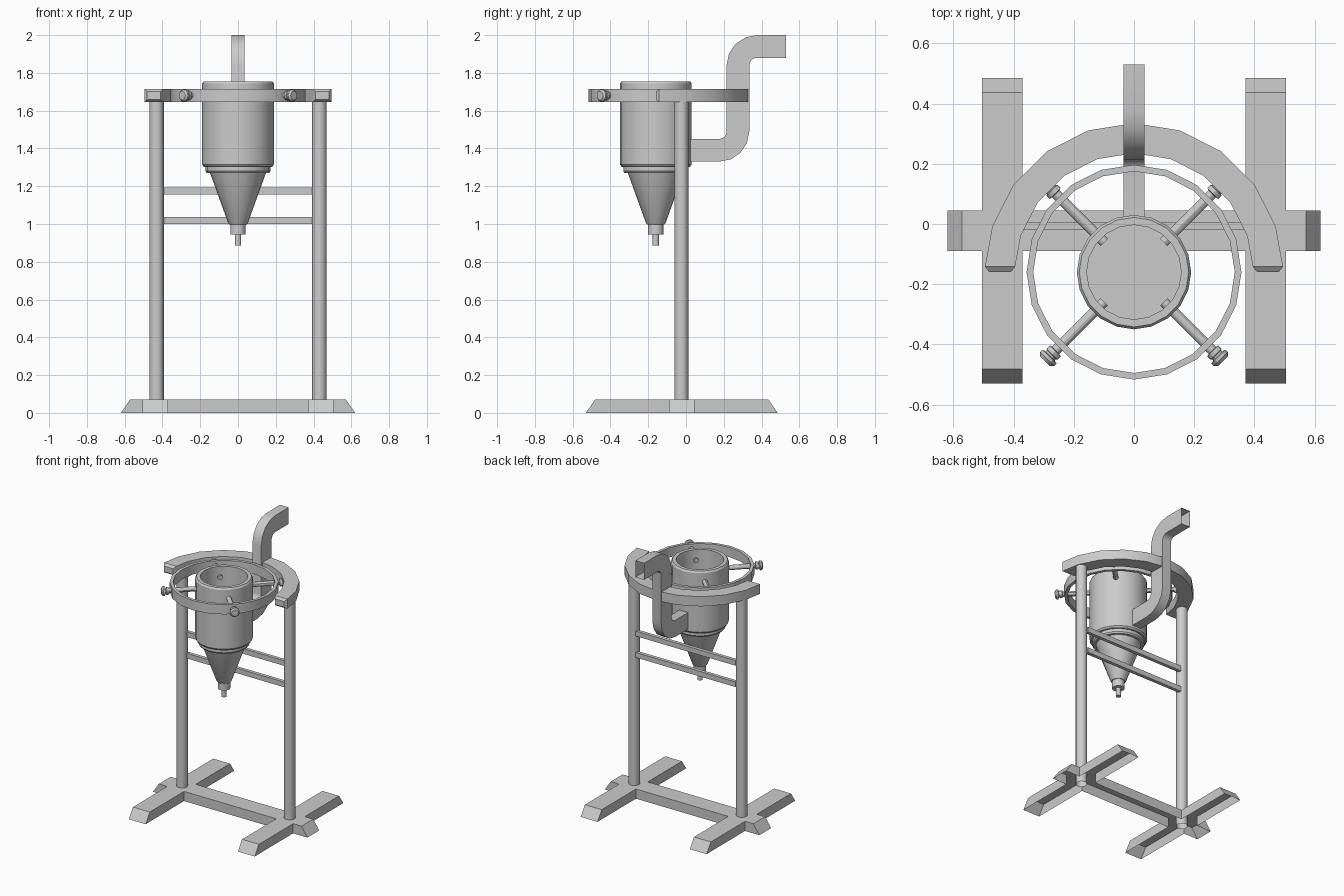
import bpy, bmesh, math
from mathutils import Matrix, Vector

if "Cube" in bpy.data.objects:
    bpy.data.objects.remove(bpy.data.objects["Cube"])

metal = bpy.data.materials.new("grey metal")
metal.diffuse_color = (0.6, 0.6, 0.6, 1)
metal.use_nodes = True
metal.node_tree.nodes["Principled BSDF"].inputs["Base Color"].default_value = metal.diffuse_color
CY = -0.16  # y of the vessel axis


def finish(name, bm, smooth=True):
    me = bpy.data.meshes.new(name)
    bmesh.ops.recalc_face_normals(bm, faces=bm.faces)
    bm.to_mesh(me)
    bm.free()
    me.materials.append(metal)
    if smooth:
        me.shade_smooth()
        me.set_sharp_from_angle(angle=math.radians(30))
    ob = bpy.data.objects.new(name, me)
    bpy.context.collection.objects.link(ob)
    return ob


def lathe(name, profile, sides=20, closed=False, matrix=Matrix()):
    """Revolve (radius, height) points around z, then place."""
    bm = bmesh.new()
    rings = []
    for r, z in profile:
        if r == 0:
            rings.append([bm.verts.new((0, 0, z))] * sides)
        else:
            rings.append([bm.verts.new((r * math.sin(2 * math.pi * i / sides),
                                        r * math.cos(2 * math.pi * i / sides), z))
                          for i in range(sides)])
    pairs = list(zip(rings, rings[1:])) + ([(rings[-1], rings[0])] if closed else [])
    for a, b in pairs:
        for i in range(sides):
            j = (i + 1) % sides
            bm.faces.new(dict.fromkeys((a[i], a[j], b[j], b[i])))
    bm.transform(matrix)
    return finish(name, bm)


def loft(name, loops, cap_start=True, cap_end=True, smooth=False):
    """Skin a row of matching closed loops."""
    bm = bmesh.new()
    rows = [[bm.verts.new(p) for p in loop] for loop in loops]
    n = len(rows[0])
    for a, b in zip(rows, rows[1:]):
        for i in range(n):
            j = (i + 1) % n
            bm.faces.new((a[i], a[j], b[j], b[i]))
    if cap_start:
        bm.faces.new(rows[0])
    if cap_end:
        bm.faces.new(rows[-1])
    return finish(name, bm, smooth)


# Base: one H-shaped shell, open below, with sloping beam ends
def base_outline(s, z):
    right = [(0.37, -0.09), (0.37, -0.53 + s), (0.505, -0.53 + s), (0.505, -0.09),
             (0.62 - s, -0.09), (0.62 - s, 0.045), (0.505, 0.045),
             (0.505, 0.485 - s), (0.37, 0.485 - s), (0.37, 0.045)]
    return [(x, y, z) for x, y in right] + [(-x, y, z) for x, y in reversed(right)]


loft("base", [base_outline(0, 0), base_outline(0.048, 0.07)], cap_start=False)

# Posts
for side, label in ((-1, "left"), (1, "right")):
    lathe(label + "_post", [(0.038, 0.0), (0.038, 1.66)], 16,
          matrix=Matrix.Translation((side * 0.431, -0.024, 0)))

# Two rungs between the posts
for label, z0, z1 in (("lower", 1.0, 1.037), ("upper", 1.155, 1.192)):
    loft(label + "_rung", [[(x, -0.02, z0), (x, 0.005, z0), (x, 0.005, z1), (x, -0.02, z1)]
                           for x in (-0.4, 0.4)])


# Half-round yoke with bevelled ends
def yoke_section(a, drop=0.0, inset=0.0):
    c, s = math.cos(a), math.sin(a)
    return [(r * c, CY + r * s - drop, z) for r, z in
            ((0.395 + inset, 1.645 + inset), (0.495 - inset, 1.645 + inset),
             (0.495 - inset, 1.715 - inset), (0.395 + inset, 1.715 - inset))]


loops = [yoke_section(math.pi * i / 10) for i in range(11)]
for end in (0, -1):  # stop the legs just short of the axis line
    loops[end] = [(x, y + 0.018, z) for x, y, z in loops[end]]
loops = [yoke_section(0, 0, 0.014)] + loops + [yoke_section(math.pi, 0, 0.014)]
loft("yoke", loops, smooth=True)

# Gimbal ring
axis = Matrix.Translation((0, CY, 0))
lathe("gimbal_ring", [(0.357, 1.645), (0.357, 1.715), (0.335, 1.715), (0.335, 1.645)],
      20, closed=True, matrix=axis)

# Open vessel with collar, cone and nozzle
lathe("vessel", [(0, 1.31), (0.157, 1.31), (0.157, 1.755), (0.182, 1.755), (0.19, 1.743),
                 (0.19, 1.315), (0.182, 1.305), (0.182, 1.302), (0.172, 1.302),
                 (0.172, 1.28), (0.165, 1.27), (0.148, 1.27), (0.052, 1.005),
                 (0.046, 0.997), (0.041, 0.997), (0.041, 0.945), (0.017, 0.945),
                 (0.017, 0.885), (0, 0.885)], 20, matrix=axis)

# Four clamp pins with knobs
pin = [(0, 0.14), (0.017, 0.14), (0.017, 0.368), (0.026, 0.37), (0.026, 0.385),
       (0.021, 0.388), (0.021, 0.394), (0.033, 0.397), (0.033, 0.408),
       (0.024, 0.418), (0, 0.418)]
for i in range(4):
    place = (Matrix.Translation((0, CY, 1.68))
             @ Matrix.Rotation(math.radians(45 + 90 * i), 4, "Z")
             @ Matrix.Rotation(math.radians(90), 4, "Y"))
    lathe(f"clamp_pin_{i + 1}", pin, 12, matrix=place)

# Square S-shaped duct, open at the far end
path = [(0.01, 1.33, 1.45)]
loops = [[(-0.035, 0.005, 1.33), (0.035, 0.005, 1.33), (0.035, 0.005, 1.45), (-0.035, 0.005, 1.45)]]


def duct_section(cy, cz, a, r_first, r_second):
    p, q = [(cy + r * math.cos(a), cz + r * math.sin(a)) for r in (r_first, r_second)]
    return [(-0.035, *p), (0.035, *p), (0.035, *q), (-0.035, *q)]


for i in range(5):  # lower bend
    loops.append(duct_section(0.175, 1.49, math.radians(-90 + 22.5 * i), 0.16, 0.04))
for i in range(5):  # upper bend
    loops.append(duct_section(0.375, 1.84, math.radians(180 - 22.5 * i), 0.04, 0.16))
loops.append([(-0.035, 0.53, 1.88), (0.035, 0.53, 1.88), (0.035, 0.53, 2.0), (-0.035, 0.53, 2.0)])
loft("duct", loops, cap_end=False, smooth=True)
